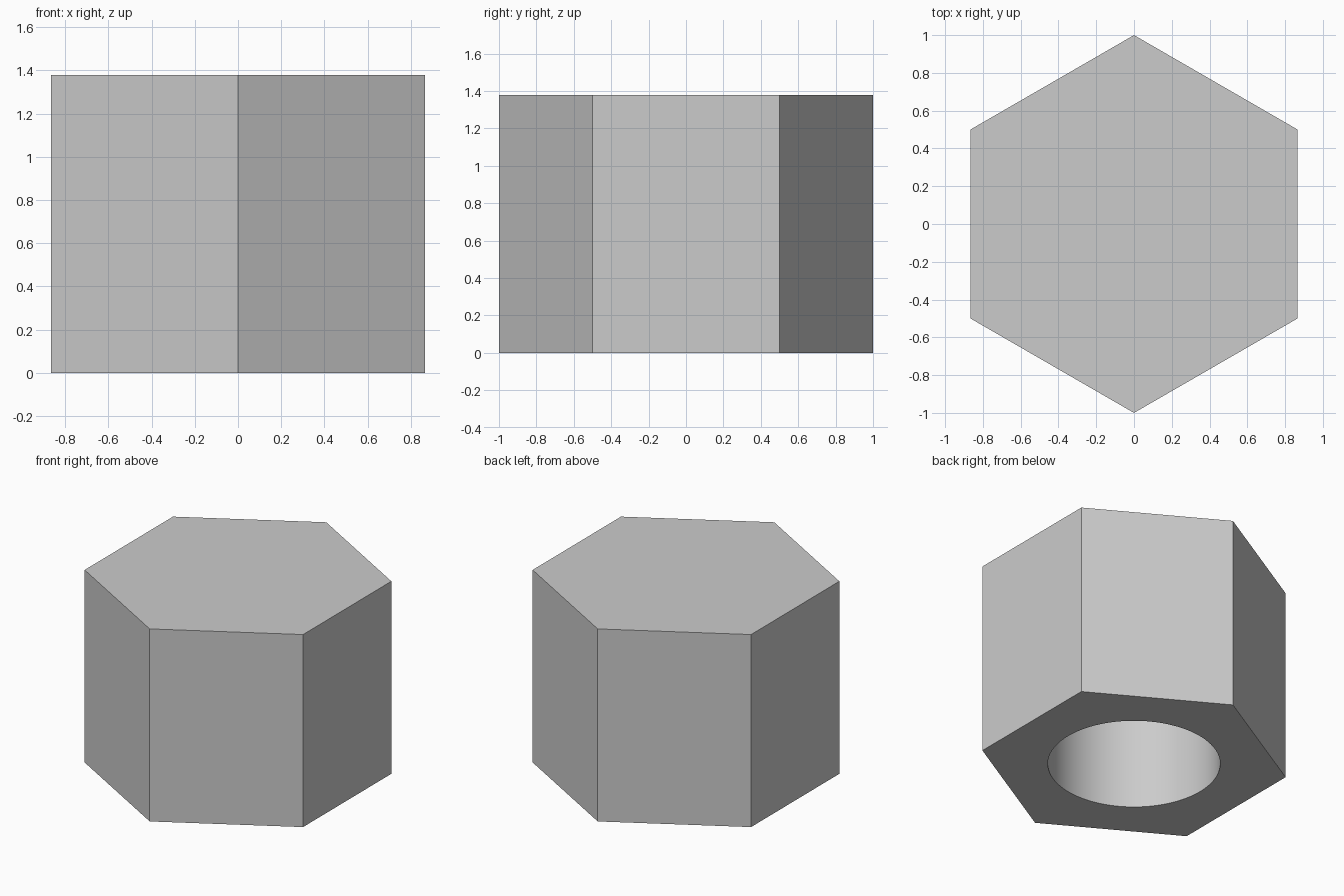
import bpy
import bmesh
from math import cos, sin, tau, radians

if "Cube" in bpy.data.objects:
    bpy.data.objects.remove(bpy.data.objects["Cube"], do_unlink=True)

HEIGHT = 1.38
HOLE_RADIUS = 0.56
HOLE_DEPTH = 1.05


def ring(bm, sides, radius, z):
    """Ring of vertices with one corner pointing along +y."""
    return [bm.verts.new((radius * sin(tau * i / sides),
                          radius * cos(tau * i / sides), z))
            for i in range(sides)]


def wall(bm, low, high):
    """Quads joining two rings of equal count."""
    n = len(low)
    return [bm.faces.new((low[i], low[(i + 1) % n], high[(i + 1) % n], high[i]))
            for i in range(n)]


bm = bmesh.new()

# Hexagonal outer body with closed top
outer_low = ring(bm, 6, 1, 0)
outer_high = ring(bm, 6, 1, HEIGHT)
wall(bm, outer_low, outer_high)
bm.faces.new(outer_high)

# Round blind hole opening downwards
hole_low = ring(bm, 96, HOLE_RADIUS, 0)
hole_high = ring(bm, 96, HOLE_RADIUS, HOLE_DEPTH)
wall(bm, hole_low, hole_high)
bm.faces.new(hole_high)

# Flat underside between the hexagon and the hole
rim = [e for e in bm.edges if all(v.co.z == 0 for v in e.verts)]
bmesh.ops.triangle_fill(bm, edges=rim, use_beauty=True)
bmesh.ops.recalc_face_normals(bm, faces=bm.faces)

mesh = bpy.data.meshes.new("hex_cap")
bm.to_mesh(mesh)
bm.free()
cap = bpy.data.objects.new("hex_cap", mesh)
bpy.context.collection.objects.link(cap)

# Plain grey material
grey = bpy.data.materials.new("light_grey")
grey.use_nodes = True
color = (0.6, 0.6, 0.6, 1)
grey.diffuse_color = color
grey.node_tree.nodes["Principled BSDF"].inputs["Base Color"].default_value = color
mesh.materials.append(grey)

# Smooth bore, sharp hexagon edges
bpy.ops.object.select_all(action="DESELECT")
cap.select_set(True)
bpy.context.view_layer.objects.active = cap
bpy.ops.object.shade_smooth_by_angle(angle=radians(30))
